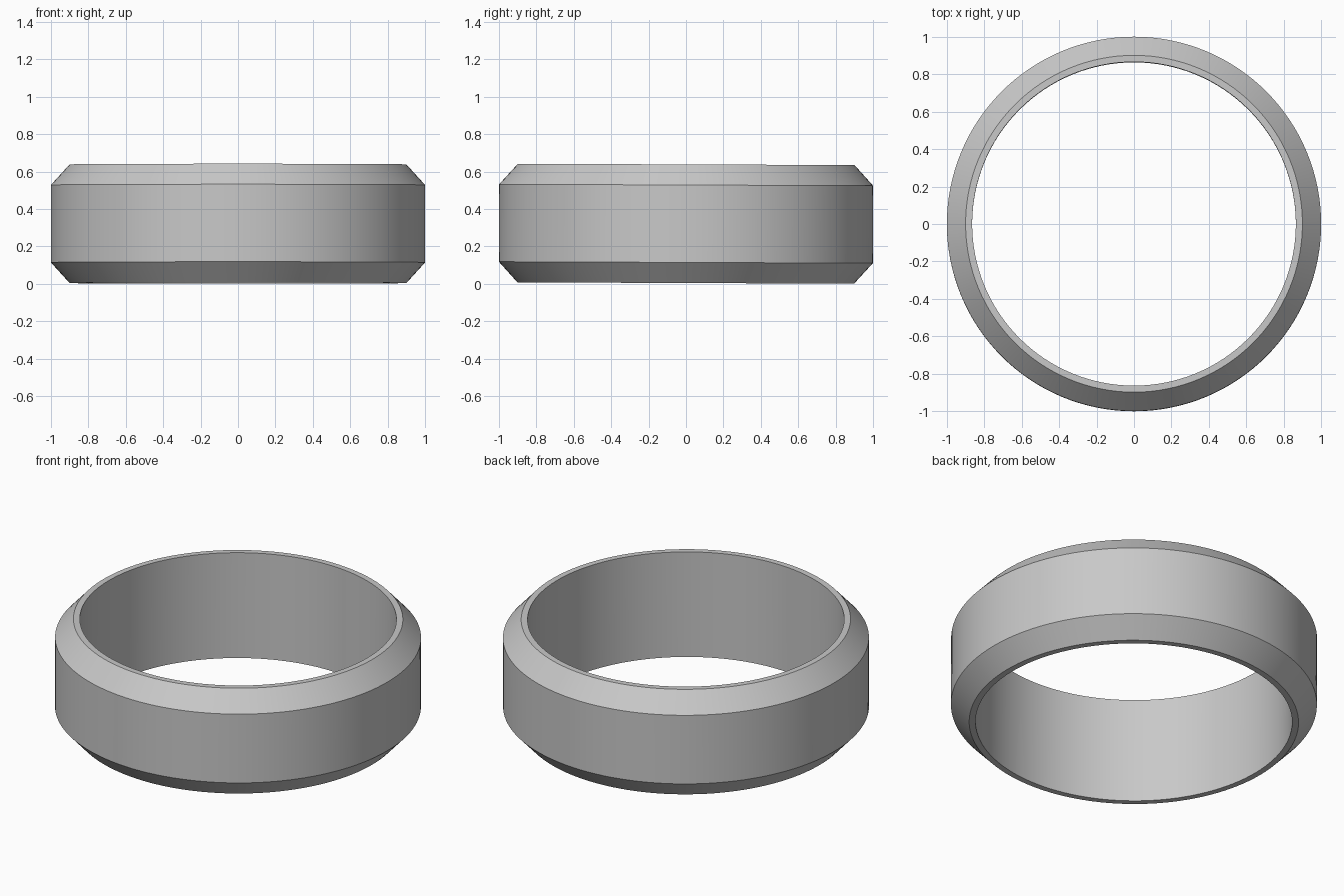
import bpy
import bmesh
import math
from mathutils import Matrix

cube = bpy.data.objects.get("Cube")
if cube:
    bpy.data.objects.remove(cube, do_unlink=True)

SEGMENTS = 128
INNER, RIM, OUTER = 0.865, 0.90, 1.0
HALF_HEIGHT, HALF_BAND = 0.317, 0.207
CENTRE_Z = 0.321
TILT = -0.004

# Plain grey metal
grey = bpy.data.materials.new("grey_metal")
grey.use_nodes = True
colour = (0.58, 0.58, 0.58, 1.0)
grey.diffuse_color = colour
grey.node_tree.nodes["Principled BSDF"].inputs["Base Color"].default_value = colour

# Ring cross-section: straight bore, narrow flat rims, bevelled outer band
profile = [
    (INNER, -HALF_HEIGHT), (RIM, -HALF_HEIGHT), (OUTER, -HALF_BAND),
    (OUTER, HALF_BAND), (RIM, HALF_HEIGHT), (INNER, HALF_HEIGHT),
]

# Revolve the section into a closed band
bm = bmesh.new()
verts = [bm.verts.new((r, 0, z)) for r, z in profile]
edges = [bm.edges.new((v, verts[(i + 1) % len(verts)])) for i, v in enumerate(verts)]
bmesh.ops.spin(bm, geom=verts + edges, cent=(0, 0, 0), axis=(0, 0, 1),
               angle=math.tau, steps=SEGMENTS, use_merge=False)
bmesh.ops.remove_doubles(bm, verts=bm.verts[:], dist=0.0005)
bmesh.ops.recalc_face_normals(bm, faces=bm.faces[:])

# Rest the band at its very slight lean
bm.transform(Matrix.Translation((0, 0, CENTRE_Z)) @ Matrix.Rotation(TILT, 4, 'X'))

mesh = bpy.data.meshes.new("ring_band")
bm.to_mesh(mesh)
bm.free()
mesh.materials.append(grey)
ring = bpy.data.objects.new("ring_band", mesh)
bpy.context.collection.objects.link(ring)

# Smooth around the band, crisp at the bevels
bpy.ops.object.select_all(action='DESELECT')
ring.select_set(True)
bpy.context.view_layer.objects.active = ring
bpy.ops.object.shade_smooth_by_angle(angle=math.radians(30))
